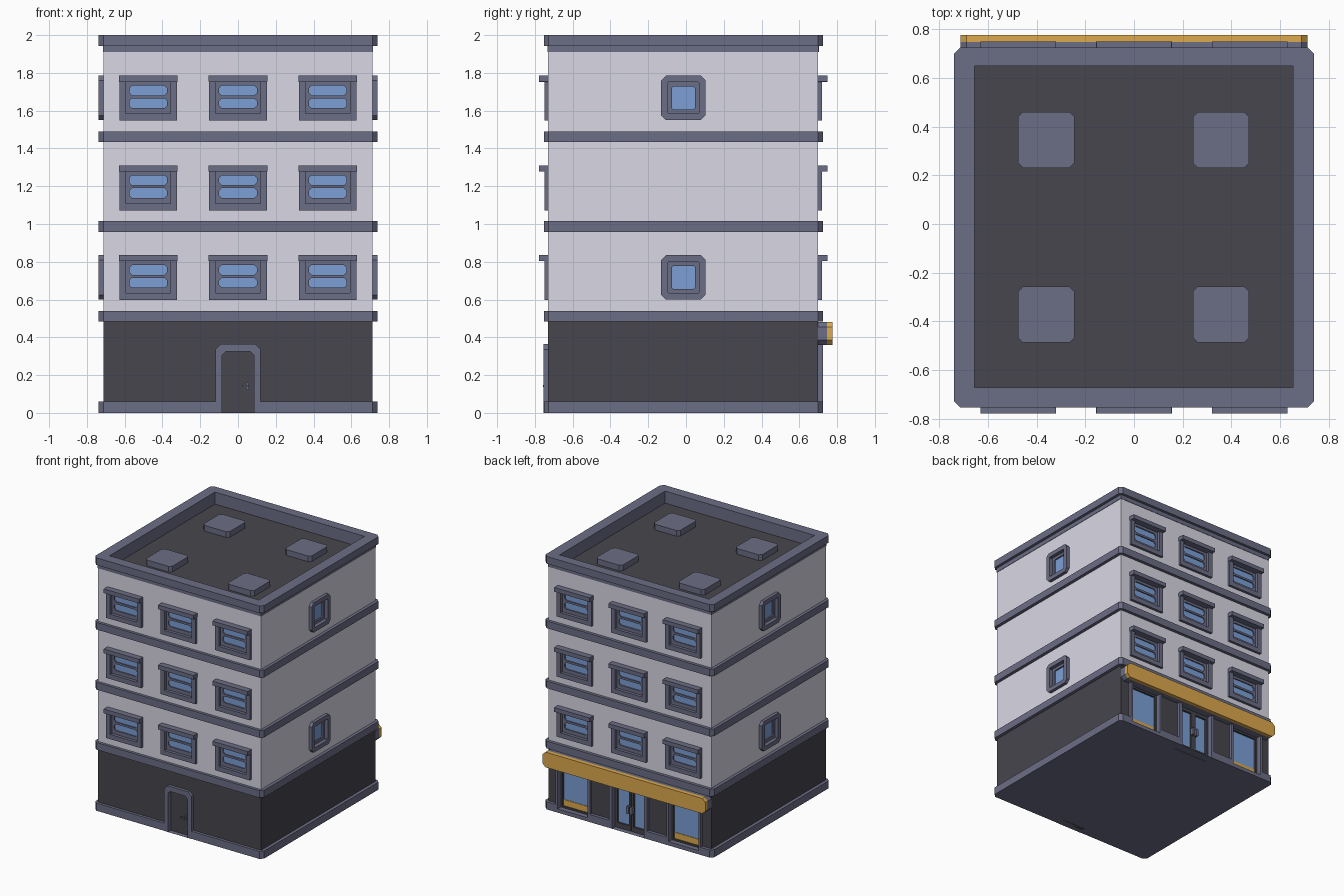
import bpy, bmesh, math
from mathutils import Matrix

if "Cube" in bpy.data.objects:
    bpy.data.objects.remove(bpy.data.objects["Cube"])

# ---- materials
def mat(name, col):
    m = bpy.data.materials.new(name)
    m.diffuse_color = (*col, 1)
    m.use_nodes = True
    m.node_tree.nodes["Principled BSDF"].inputs["Base Color"].default_value = m.diffuse_color
    return m

SLATE = mat("slate_trim", (0.148, 0.155, 0.235))
WALL = mat("pale_wall", (0.70, 0.69, 0.78))
DARK = mat("dark_wall", (0.061, 0.061, 0.074))
GLASS = mat("blue_glass", (0.20, 0.35, 0.68))
GOLD = mat("gold_sign", (0.72, 0.40, 0.075))

parts = {}

def part(name, material):
    if name not in parts:
        parts[name] = (bmesh.new(), material)
    return parts[name][0]

def loop(x0, x1, y0, y1, c, cb):
    """Rectangle with cut corners: c on the upper two, cb on the lower two."""
    return [(x0 + cb, y0), (x1 - cb, y0), (x1, y0 + cb), (x1, y1 - c),
            (x1 - c, y1), (x0 + c, y1), (x0, y1 - c), (x0, y0 + cb)]

def prism(name, material, M, rect, w0, w1, c=0.0005, cb=None, hole=None, hc=0.0005, hcb=None):
    """Extruded cut-corner rectangle, optionally with a hole through it."""
    bm = part(name, material)
    ring = lambda pts, w: [bm.verts.new(M @ Matrix.Translation((u, v, w)).to_translation()) for u, v in pts]
    out = loop(*rect, c, c if cb is None else cb)
    a, b = ring(out, w0), ring(out, w1)
    n = 8
    if hole:
        inn = loop(*hole, hc, hc if hcb is None else hcb)
        d, e = ring(inn, w0), ring(inn, w1)
    else:
        bm.faces.new(b)
        bm.faces.new(a[::-1])
    for i in range(n):
        j = (i + 1) % n
        bm.faces.new((a[i], a[j], b[j], b[i]))
        if hole:
            bm.faces.new((b[i], b[j], e[j], e[i]))
            bm.faces.new((a[j], a[i], d[i], d[j]))
            bm.faces.new((d[j], d[i], e[i], e[j]))

def face(x, y, z, deg):
    """Wall frame: u along the wall, v up, w outward."""
    return (Matrix.Translation((x, y, z)) @ Matrix.Rotation(math.radians(deg), 4, 'Z')
            @ Matrix.Rotation(math.pi / 2, 4, 'X'))

I = Matrix.Identity(4)
SIDE, FRONT, BACK = 0.713, -0.73, 0.70
BODY = (-SIDE, SIDE, FRONT, BACK)
BAND = (-0.738, 0.738, -0.752, 0.724)
TUB = (-0.655, 0.652, -0.67, 0.648)

# ---- main masses, bands and roof
prism("ground_floor", DARK, I, BODY, 0.01, 0.50)
prism("upper_walls", WALL, I, BODY, 0.50, 1.83)
prism("top_wall_ring", WALL, I, BODY, 1.83, 1.912, hole=(-0.69, 0.69, -0.71, 0.68))
prism("base_band", SLATE, I, BAND, 0, 0.06, c=0.025)
for z in (0.483, 0.958, 1.433):
    prism("floor_bands", SLATE, I, BAND, z, z + 0.057, c=0.025)
prism("parapet_cap", SLATE, I, BAND, 1.943, 2.0, c=0.025, hole=TUB)
prism("parapet_liner", SLATE, I, (-0.70, 0.70, -0.72, 0.69), 1.87, 1.95, hole=TUB)
prism("parapet_strip", SLATE, I, (-0.716, 0.716, -0.733, 0.703), 1.91, 1.946, hole=TUB)
prism("roof_floor", DARK, I, (-0.67, 0.67, -0.69, 0.66), 1.85, 1.905)
for x in (-0.36, 0.357):
    for y in (-0.372, 0.345):
        prism("roof_pads", SLATE, I, (x - 0.115, x + 0.115, y - 0.115, y + 0.115), 1.90, 1.95, c=0.02)

# ---- wide windows, front and back
def wide_window(M):
    prism("upper_cutter", WALL, M, (-0.13, 0.13, 0.022, 0.215), -0.045, 0.1)
    prism("window_frames", SLATE, M, (-0.153, 0.153, -0.003, 0.21), -0.03, 0.02, hole=(-0.118, 0.118, 0.034, 0.203))
    prism("window_hoods", SLATE, M, (-0.155, 0.155, 0.203, 0.236), -0.03, 0.048)
    for v0, v1, v in ((0.03, 0.1225, 0.089), (0.1225, 0.208, 0.157)):
        prism("window_sashes", SLATE, M, (-0.119, 0.119, v0, v1), -0.03, -0.004,
              hole=(-0.1, 0.1, v - 0.026, v + 0.026), hc=0.014)
    prism("window_glass", GLASS, M, (-0.125, 0.125, 0.03, 0.21), -0.04, -0.013)

for z in (0.60, 1.075, 1.55):
    for x in (-0.475, 0, 0.475):
        wide_window(face(x, FRONT, z, 0))
        wide_window(face(x, BACK, z, 180))

# ---- small cut-corner windows on both sides
for z in (0.60, 1.55):
    for x, deg in ((SIDE, 90), (-SIDE, -90)):
        M = face(x, -0.014, z + 0.1175, deg)
        sq = lambda r: (-r, r, -r, r)
        prism("upper_cutter", WALL, M, sq(0.09), -0.045, 0.1)
        prism("side_window_frames", SLATE, M, sq(0.1175), -0.03, 0.025, c=0.025, hole=sq(0.083), hc=0.005)
        prism("side_window_sashes", SLATE, M, sq(0.086), -0.03, -0.004, hole=sq(0.061), hc=0.008)
        prism("side_window_glass", GLASS, M, sq(0.086), -0.04, -0.015)

# ---- front door
M = face(0, FRONT, 0, 0)
prism("ground_cutter", DARK, M, (-0.1, 0.1, -0.1, 0.34), -0.04, 0.1)
prism("door_frame", SLATE, M, (-0.12, 0.12, 0, 0.365), -0.035, 0.024, c=0.03, cb=0.0005,
      hole=(-0.085, 0.085, 0.0002, 0.325), hc=0.02, hcb=0.0005)
prism("front_door", DARK, M, (-0.095, 0.095, 0.0, 0.335), -0.038, -0.012)
prism("front_door_handle", SLATE, M, (0.043, 0.059, 0.12, 0.16), -0.014, 0.0, c=0.005)
prism("front_door_handle", SLATE, M, (0.02, 0.057, 0.138, 0.148), 0.014, 0.026)
prism("front_door_handle", SLATE, M, (0.047, 0.057, 0.138, 0.148), -0.002, 0.02)

# ---- shop front on the back: display windows
for x in (-0.485, 0.485):
    M = face(x, BACK, 0, 180)
    prism("ground_cutter", DARK, M, (-0.14, 0.14, 0.02, 0.37), -0.05, 0.1)
    prism("shop_window_frames", SLATE, M, (-0.15, 0.15, 0.001, 0.39), -0.04, 0.024, hole=(-0.13, 0.13, 0.03, 0.36))
    prism("shop_window_sashes", DARK, M, (-0.132, 0.132, 0.028, 0.362), -0.04, -0.015, hole=(-0.115, 0.115, 0.042, 0.345))
    prism("shop_window_glass", GLASS, M, (-0.135, 0.135, 0.028, 0.365), -0.048, -0.03)
    prism("shop_window_stripe", GOLD, M, (-0.115, 0.115, 0.042, 0.09), -0.031, -0.026)

# ---- shop double door
M = face(0, BACK, 0, 180)
prism("ground_cutter", DARK, M, (-0.15, 0.15, -0.1, 0.37), -0.05, 0.1)
prism("shop_door_frame", SLATE, M, (-0.165, 0.165, 0, 0.39), -0.045, 0.024, hole=(-0.14, 0.14, 0.0002, 0.36))
for s in (-1, 1):
    a, b = sorted((0.001 * s, 0.141 * s))
    prism("shop_doors", DARK, M, (a, b, 0.001, 0.362), -0.04, -0.015, hole=(a + 0.02, b - 0.02, 0.04, 0.335))
    prism("shop_door_glass", GLASS, M, (a, b, 0.01, 0.36), -0.045, -0.03)
    a, b = sorted((0.005 * s, 0.028 * s))
    prism("shop_door_handles", SLATE, M, (a, b, 0.145, 0.205), -0.016, 0.012, c=0.005)

# ---- shop sign board with its backing
prism("sign_backing", SLATE, M, (-0.712, 0.712, 0.36, 0.48), -0.005, 0.046, c=0.025)
prism("sign_board", GOLD, M, (-0.712, 0.712, 0.36, 0.48), 0.046, 0.076, c=0.025)

# ---- turn the parts into objects
objs = {}
for name, (bm, material) in parts.items():
    bmesh.ops.remove_doubles(bm, verts=bm.verts, dist=1e-6)
    bmesh.ops.recalc_face_normals(bm, faces=bm.faces)
    me = bpy.data.meshes.new(name)
    bm.to_mesh(me)
    bm.free()
    me.materials.append(material)
    objs[name] = bpy.data.objects.new(name, me)
    bpy.context.collection.objects.link(objs[name])

# ---- cut the window and door openings, then drop the cutters
for target, cutter in (("upper_walls", "upper_cutter"), ("ground_floor", "ground_cutter"), ("base_band", "ground_cutter")):
    ob = objs[target]
    mod = ob.modifiers.new("openings", 'BOOLEAN')
    mod.operation, mod.solver, mod.object = 'DIFFERENCE', 'EXACT', objs[cutter]
    bpy.context.view_layer.update()
    ev = ob.evaluated_get(bpy.context.evaluated_depsgraph_get())
    me = bpy.data.meshes.new_from_object(ev)
    ob.modifiers.clear()
    ob.data = me
    me.name = target
for cutter in ("upper_cutter", "ground_cutter"):
    bpy.data.objects.remove(objs[cutter])
